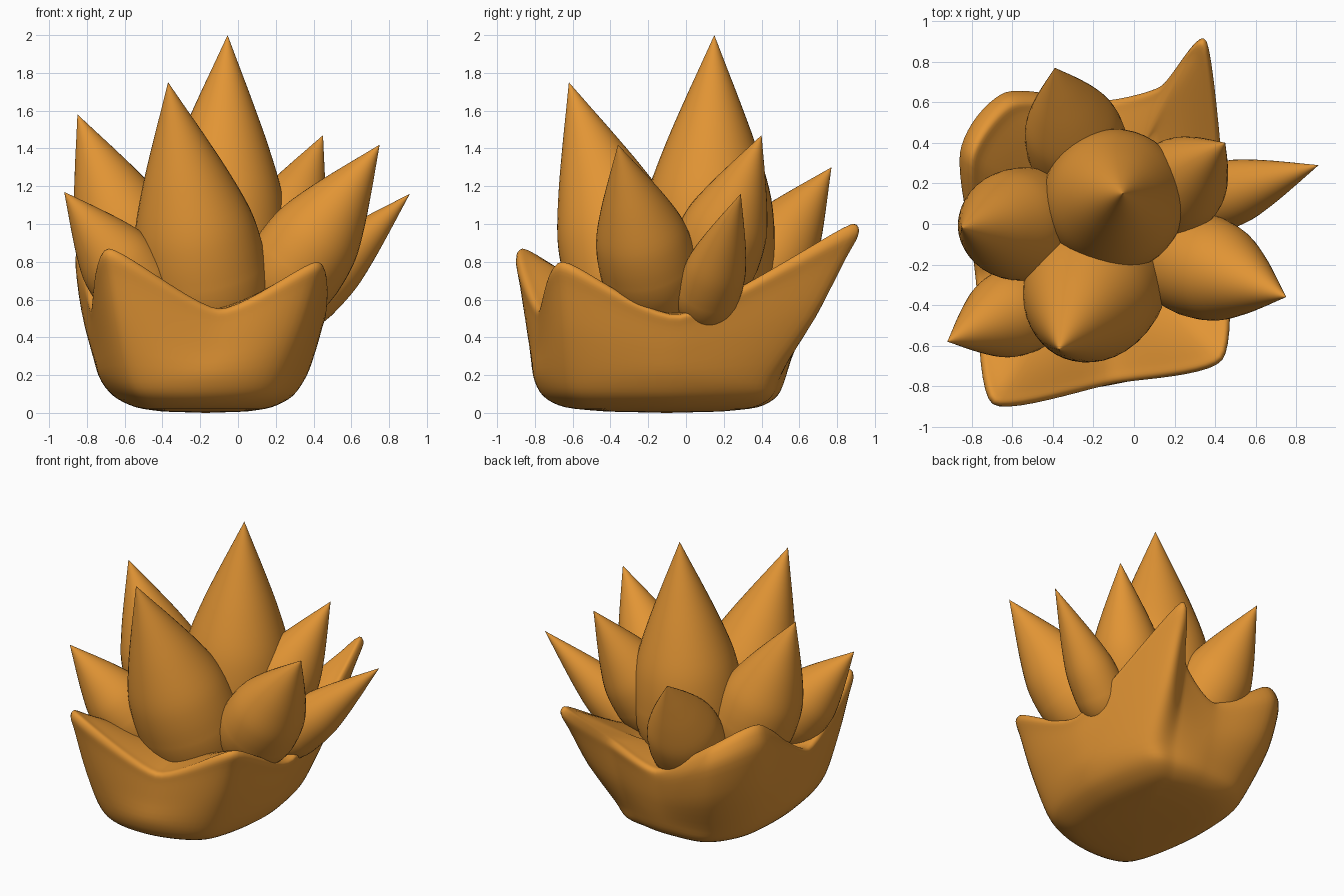
import bpy, bmesh, math
from mathutils import Vector

if "Cube" in bpy.data.objects:
    bpy.data.objects.remove(bpy.data.objects["Cube"])

orange = bpy.data.materials.new("orange")
orange.diffuse_color = (0.76, 0.30, 0.035, 1)
orange.use_nodes = True
orange.node_tree.nodes["Principled BSDF"].inputs["Base Color"].default_value = orange.diffuse_color


def finish(name, bm, angle=50):
    bmesh.ops.recalc_face_normals(bm, faces=bm.faces[:])
    mesh = bpy.data.meshes.new(name)
    bm.to_mesh(mesh)
    bm.free()
    mesh.materials.append(orange)
    ob = bpy.data.objects.new(name, mesh)
    bpy.context.collection.objects.link(ob)
    bpy.ops.object.select_all(action='DESELECT')
    ob.select_set(True)
    bpy.context.view_layer.objects.active = ob
    bpy.ops.object.shade_smooth_by_angle(angle=math.radians(angle))
    return ob


def cardinal(pts, steps, tension, closed):
    """Smooth curve through the points."""
    n, out = len(pts), []
    get = (lambda i: pts[i % n]) if closed else (lambda i: pts[max(0, min(n - 1, i))])
    for i in range(n if closed else n - 1):
        p0, p1, p2, p3 = (get(i + k) for k in (-1, 0, 1, 2))
        m1, m2 = (p2 - p0) * tension, (p3 - p1) * tension
        for s in range(steps):
            t = s / steps
            out.append(p1 * (2*t**3 - 3*t**2 + 1) + m1 * (t**3 - 2*t**2 + t)
                       + p2 * (3*t**2 - 2*t**3) + m2 * (t**3 - t**2))
    if not closed:
        out.append(pts[-1].copy())
    return out


def loft(bm, rings, start, end):
    """Skin closed rings and close both ends to a point."""
    vr = [[bm.verts.new(p) for p in r] for r in rings]
    n = len(vr[0])
    for a, b in zip(vr, vr[1:]):
        for i in range(n):
            bm.faces.new((a[i], a[(i + 1) % n], b[(i + 1) % n], b[i]))
    for ring, p in ((vr[0], start), (vr[-1], end)):
        c = bm.verts.new(p)
        for i in range(n):
            bm.faces.new((ring[i], ring[(i + 1) % n], c))


# Four-cornered cup: rounded foot outline (x, y) and rim (x, y, z)
foot = [(-.59, -.74), (-.17, -.80), (.24, -.62), (.365, -.1), (.26, .43),
        (.07, .51), (-.18, .53), (-.52, .48), (-.71, .22), (-.73, -.27)]
rim = [(-.70, -.89, .87), (-.1, -.785, .55), (.44, -.67, .80), (.46, -.03, .52), (.36, .91, 1.0),
       (.13, .68, .73), (-.18, .60, .58), (-.61, .61, .85), (-.82, .33, .96), (-.78, -.28, .56)]
foot = cardinal([Vector((x, y, .2)) for x, y in foot], 10, .45, True)
rim = cardinal([Vector(p) for p in rim], 10, .33, True)
mid = Vector((-.17, -.1, 0))
lobe = Vector((-.58, .62, 0)).normalized()    # direction of the swollen back-left corner
FILL = .56
columns = []
for f, r in zip(foot, rim):
    out = Vector((r.x - mid.x, r.y - mid.y, 0)).normalized()
    swell = max(0, out.dot(lobe)) ** 6

    def flat(sx, sy, z):
        return Vector((mid.x + (f.x - mid.x) * sx, mid.y + (f.y - mid.y) * sy, z))

    def wall(xy, up, bulge):
        p = f.lerp(r, xy) + out * swell * bulge
        p.z = f.z + (r.z - f.z) * up
        return p

    def inner(k, drop):
        p = r.lerp(mid, k)
        p.z = r.z + (FILL - r.z) * drop
        return p
    keys = [flat(.4, .45, .007), flat(.65, .76, .03), flat(.86, .925, .09), f,
            wall(.48, .4, .07), wall(.83, .78, .08), wall(.98, .94, .03), inner(.03, .0),
            inner(.1, .11), inner(.25, .34), inner(.5, .76)]
    columns.append(cardinal(keys, 4, .45, False))
bm = bmesh.new()
loft(bm, list(zip(*columns)), mid, mid + Vector((0, 0, FILL)))
finish("outer_cup", bm, 80)

# Pointed petals: name, tip, centre of the widest section, radius
petals = [
    ("centre_petal", (-.055, .15, 2.0), (-.10, .115, .85), .355),
    ("front_petal", (-.37, -.62, 1.75), (-.185, -.29, .72), .345),
    ("left_petal", (-.85, -.02, 1.58), (-.54, .0, .82), .28),
    ("front_left_petal", (-.92, -.58, 1.17), (-.56, -.42, .70), .22),
    ("back_petal", (-.39, .77, 1.30), (-.28, .385, .73), .25),
    ("back_right_petal", (.45, .40, 1.47), (.18, .155, .84), .24),
    ("front_right_petal", (.75, -.36, 1.42), (.31, -.20, .78), .26),
    ("right_petal", (.91, .29, 1.16), (.38, .12, .64), .17),
]
profile = [(0, 1), (.15, .975), (.3, .89), (.5, .67), (.7, .41), (.85, .205), (.995, .007)]
upper = cardinal([Vector(p) for p in profile], 4, .5, False)
SIDES = 40
UNDER = 1.4
for name, tip, base, radius in petals:
    tip, base = Vector(tip), Vector(base)
    axis = tip - base
    length = axis.length
    turn = axis.to_track_quat('Z', 'Y')
    # rounded underside, then the tapering upper part
    outline = [(-radius * UNDER * math.cos(a), radius * math.sin(a))
               for a in (math.pi / 2 * k / 8 for k in range(1, 8))]
    outline += [(p.x * length, p.y * radius) for p in upper]
    rings = [[base + turn @ Vector((r * math.cos(2 * math.pi * i / SIDES),
                                    r * math.sin(2 * math.pi * i / SIDES), h))
              for i in range(SIDES)] for h, r in outline]
    bm = bmesh.new()
    loft(bm, rings, base - axis.normalized() * radius * UNDER, tip)
    finish(name, bm)
